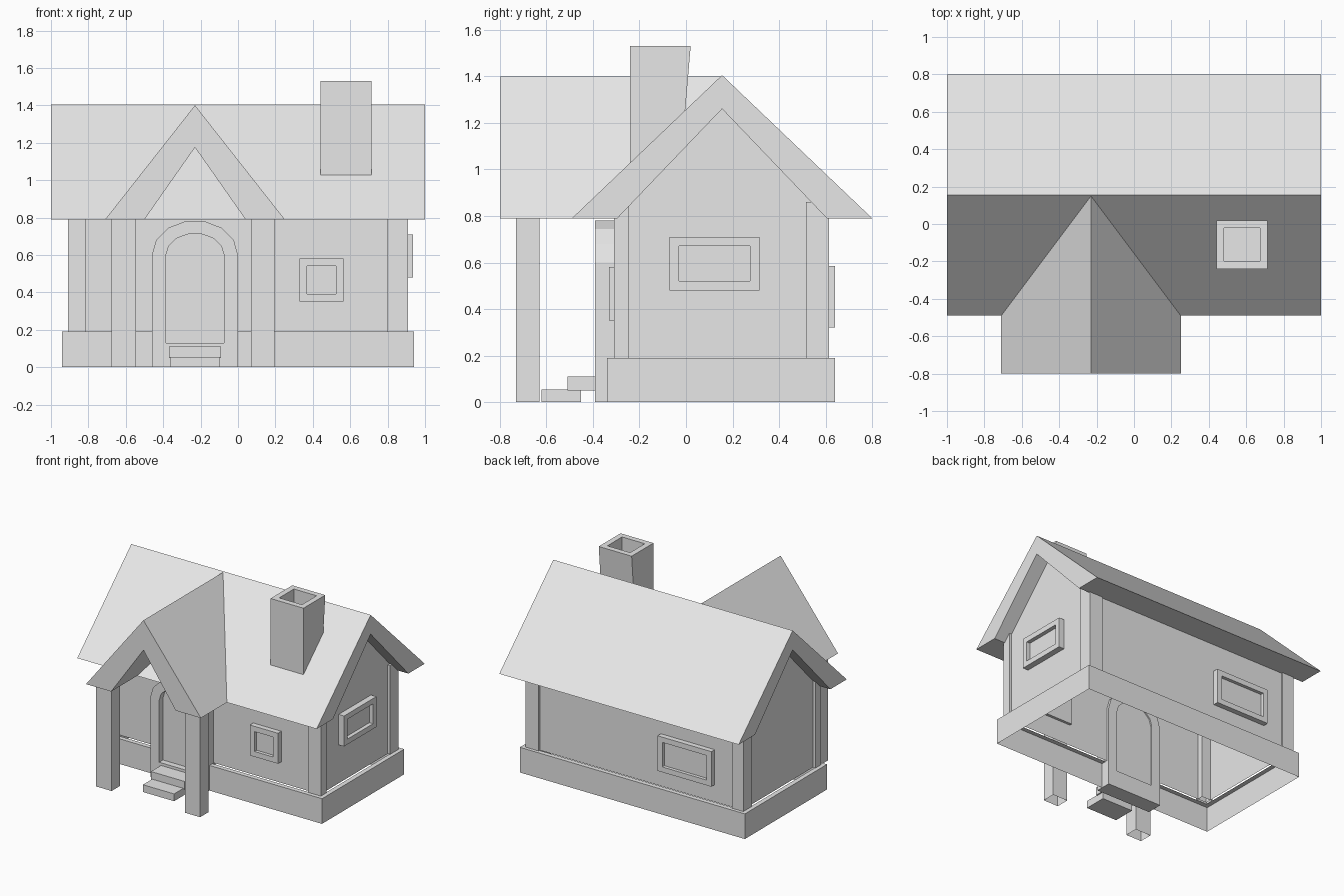
import bpy, bmesh, math

cube = bpy.data.objects.get("Cube")
if cube:
    bpy.data.objects.remove(cube, do_unlink=True)

GREY = (0.8, 0.8, 0.8, 1.0)
mat = bpy.data.materials.new("plain grey")
mat.use_nodes = True
mat.diffuse_color = GREY
mat.node_tree.nodes["Principled BSDF"].inputs["Base Color"].default_value = GREY

# Profiles are drawn as (u, v) and pushed along the named axis
PLACE = {
    "x": lambda u, v, d: (d, u, v),
    "y": lambda u, v, d: (u, d, v),
    "z": lambda u, v, d: (u, v, d),
}


def finish(name, bm):
    bmesh.ops.recalc_face_normals(bm, faces=bm.faces)
    mesh = bpy.data.meshes.new(name)
    bm.to_mesh(mesh)
    bm.free()
    mesh.materials.append(mat)
    obj = bpy.data.objects.new(name, mesh)
    bpy.context.collection.objects.link(obj)
    return obj


def drop_bottom(bm):
    """Leave a shell open underneath."""
    low = min(v.co.z for v in bm.verts)
    under = [f for f in bm.faces if all(v.co.z < low + 0.001 for v in f.verts)]
    bmesh.ops.delete(bm, geom=under, context="FACES_ONLY")


def prism_bm(outline, axis, start, end):
    bm = bmesh.new()
    rows = [[bm.verts.new(PLACE[axis](u, v, d)) for u, v in outline] for d in (start, end)]
    for row in rows:
        bm.faces.new(row)
    n = len(outline)
    for i in range(n):
        j = (i + 1) % n
        bm.faces.new((rows[0][i], rows[0][j], rows[1][j], rows[1][i]))
    bmesh.ops.recalc_face_normals(bm, faces=bm.faces)
    return bm


def rect(u0, u1, v0, v1):
    return [(u0, v0), (u1, v0), (u1, v1), (u0, v1)]


def box(name, x, y, z, hollow=False):
    bm = prism_bm(rect(*x, *y), "z", *z)
    if hollow:
        drop_bottom(bm)
    return finish(name, bm)


def ring(name, outer, inner, axis, start, end):
    """Frame between two matching outlines."""
    bm = bmesh.new()
    loops = [[bm.verts.new(PLACE[axis](u, v, d)) for u, v in line]
             for line, d in ((outer, start), (outer, end), (inner, end), (inner, start))]
    n = len(outer)
    for k in range(4):
        a, b = loops[k], loops[(k + 1) % 4]
        for i in range(n):
            j = (i + 1) % n
            bm.faces.new((a[i], a[j], b[j], b[i]))
    return finish(name, bm)


def window(name, axis, u, v, face, back, pane):
    edge = 0.04
    inner = rect(u[0] + edge, u[1] - edge, v[0] + edge, v[1] - edge)
    ring(name + "_frame", rect(*u, *v), inner, axis, back, face)
    finish(name + "_pane", prism_bm(inner, axis, back, pane))


def arch(centre, half, base, spring, rise, steps=7):
    pts = [(centre - half, base), (centre + half, base)]
    for i in range(steps + 1):
        a = math.pi * i / steps
        pts.append((centre + half * math.cos(a), spring + rise * math.sin(a)))
    return pts


def chevron(centre, half, inner_half, base, top, inner_top):
    return [(centre - half, base), (centre, top), (centre + half, base),
            (centre + inner_half, base), (centre, inner_top), (centre - inner_half, base)]


EAVE, RIDGE, RIDGE_Y = 0.79, 1.405, 0.155
WALL_X, FRONT, BACK, LEDGE = 0.89, -0.29, 0.60, 0.19

# Plinth: skirt with a narrow ledge up to the walls
bm = prism_bm(rect(-0.94, 0.94, -0.34, 0.64), "z", 0, LEDGE)
drop_bottom(bm)
top = [f for f in bm.faces if f.normal.z > 0.9]
bmesh.ops.inset_region(bm, faces=top, thickness=0.05)
bmesh.ops.delete(bm, geom=top, context="FACES")
finish("plinth", bm)

# Walls with the end gables
bm = prism_bm([(FRONT, LEDGE), (BACK, LEDGE), (BACK, 0.81), (RIDGE_Y, 1.27), (FRONT, 0.81)],
              "x", -WALL_X, WALL_X)
drop_bottom(bm)
sloped = [f for f in bm.faces if f.normal.z > 0.3]
bmesh.ops.delete(bm, geom=sloped, context="FACES")
finish("walls", bm)

# Corner posts
for side, x in (("right", (-0.91, -0.815)), ("left", (0.80, 0.91))):
    box(f"{side}_front_corner_post", x, (-0.31, -0.245), (LEDGE, 0.86), True)
    box(f"{side}_back_corner_post", x, (0.515, 0.615), (LEDGE, 0.86), True)

# Main roof
finish("main_roof", prism_bm(chevron(RIDGE_Y, 0.645, 0.45, EAVE, RIDGE, 1.26), "x", -1, 1))

# Porch roof, its rear trimmed to the main roof slope
bm = prism_bm(chevron(-0.23, 0.48, 0.27, EAVE, RIDGE - 0.005, 1.175), "y", -0.80, 0)
for v in bm.verts:
    if v.co.y > -0.1:
        v.co.y = RIDGE_Y - 0.645 * (RIDGE - v.co.z) / (RIDGE - EAVE)
finish("porch_roof", bm)

# Porch posts
box("right_porch_post", (-0.675, -0.545), (-0.73, -0.63), (0, EAVE + 0.005), True)
box("left_porch_post", (0.07, 0.195), (-0.73, -0.63), (0, EAVE + 0.005), True)

# Arched door and steps
opening = arch(-0.23, 0.155, 0.13, 0.60, 0.115)
ring("door_frame", arch(-0.23, 0.23, 0, 0.60, 0.185), opening, "y", -0.27, -0.39)
finish("door", prism_bm(opening, "y", -0.28, -0.345))
box("upper_step", (-0.37, -0.09), (-0.51, -0.33), (0.05, 0.11))
box("lower_step", (-0.36, -0.10), (-0.62, -0.45), (0, 0.055))

# Windows
window("front_window", "y", (0.33, 0.565), (0.35, 0.58), -0.33, -0.27, -0.305)
window("side_window", "x", (-0.07, 0.315), (0.48, 0.71), 0.935, 0.87, 0.905)
window("back_window", "y", (-0.66, -0.21), (0.32, 0.585), 0.64, 0.58, 0.615)

# Chimney: slightly tapered, with a sunken flue
bm = prism_bm(rect(0.44, 0.715, -0.24, 0.02), "z", 1.0, 1.53)
for v in bm.verts:
    if v.co.z < 1.1 and v.co.y > 0:
        v.co.y -= 0.045
top = [f for f in bm.faces if f.normal.z > 0.9]
bmesh.ops.inset_region(bm, faces=top, thickness=0.06)
flue = bmesh.ops.extrude_face_region(bm, geom=top)
for v in [g for g in flue["geom"] if isinstance(g, bmesh.types.BMVert)]:
    v.co.z -= 0.12
bmesh.ops.delete(bm, geom=top, context="FACES")
finish("chimney", bm)
